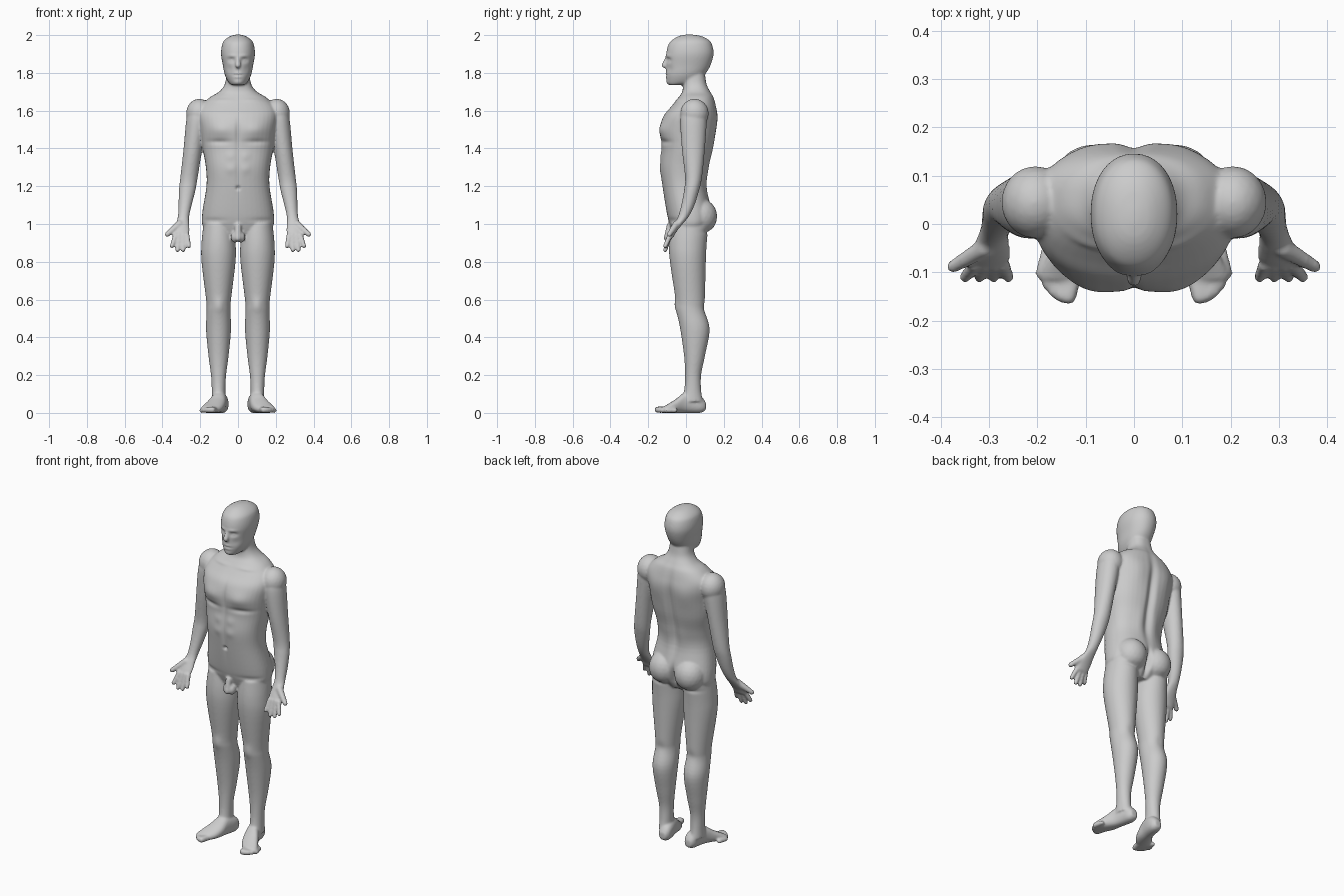
import bpy
import bmesh
import math
from mathutils import Vector, Matrix

old = bpy.data.objects.get("Cube")
if old:
    bpy.data.objects.remove(old, do_unlink=True)

SEGMENTS = 40
STEPS = 5
bm = bmesh.new()


def catmull(a, b, c, d, t):
    """Point on a smooth curve between b and c."""
    slope_b, slope_c = (c - a) / 2, (d - b) / 2
    rise = c - b
    bend = 3 * rise - 2 * slope_b - slope_c
    twist = slope_b + slope_c - 2 * rise
    return b + t * (slope_b + t * (bend + t * twist))


def smooth_rows(rows):
    """Fill in a spline between the given cross-sections."""
    last = len(rows) - 1
    result = []
    for i in range(last):
        quad = [rows[max(i - 1, 0)], rows[i], rows[i + 1], rows[min(i + 2, last)]]
        for step in range(STEPS):
            result.append([catmull(*column, step / STEPS) for column in zip(*quad)])
    return result + [rows[last]]


def rounded(value, power):
    return math.copysign(abs(value) ** power, value)


def loft(rows, centre, side=1, along_y=False, power=1):
    """Skin of (position, half width, low edge, high edge) sections."""
    rings = []
    for position, half, low, high in smooth_rows(rows):
        ring = []
        for k in range(SEGMENTS):
            angle = math.tau * k / SEGMENTS
            x = side * (centre(position) + half * rounded(math.cos(angle), power))
            sweep = rounded(math.sin(angle), power)
            other = (low + high) / 2 + (high - low) / 2 * sweep
            point = (x, position, other) if along_y else (x, other, position)
            ring.append(bm.verts.new(point))
        rings.append(ring)
    for lower, upper in zip(rings, rings[1:]):
        for k in range(SEGMENTS):
            following = (k + 1) % SEGMENTS
            bm.faces.new((lower[k], lower[following], upper[following], upper[k]))
    bm.faces.new(rings[0])
    bm.faces.new(rings[-1])


def ellipsoid(center, radii, side=1):
    x, y, z = center
    place = Matrix.Translation((side * x, y, z))
    bmesh.ops.create_icosphere(bm, subdivisions=3, radius=1,
                               matrix=place @ Matrix.Diagonal((*radii, 1)))


def rod(start, end, start_radius, end_radius, side=1):
    """Tapered rounded rod made of overlapping balls."""
    start, end = Vector(start), Vector(end)
    count = 9
    for i in range(count):
        t = i / (count - 1)
        radius = start_radius + (end_radius - start_radius) * t
        ellipsoid(start.lerp(end, t), (radius, radius, radius), side)


# Centre lines of the lofted parts
def middle_line(z):
    return 0


def leg_line(z):
    return .103


def foot_line(y):
    return .1 - .3 * y + 1.5 * y * y


def arm_line(z):
    return .21 + .14 * (1.6 - z)


TORSO = [(.93, .1, -.06, .08), (.98, .18, -.08, .12), (1.05, .19, -.1, .14),
         (1.2, .167, -.125, .108), (1.3, .17, -.137, .12), (1.4, .187, -.13, .145),
         (1.5, .2, -.137, .16), (1.57, .21, -.12, .167), (1.62, .2, -.08, .16),
         (1.67, .15, -.04, .147), (1.7, .1, -.02, .13), (1.74, .07, -.017, .11),
         (1.8, .06, -.02, .1)]
HEAD = [(1.735, .03, -.09, -.03), (1.75, .05, -.1, .06), (1.79, .07, -.105, .1),
        (1.84, .08, -.105, .13), (1.9, .09, -.105, .146), (1.95, .084, -.093, .138),
        (1.975, .07, -.072, .12), (1.995, .04, -.037, .08), (2.003, .01, 0, .03)]
LEG = [(1, .08, -.08, .12), (.9, .09, -.09, .11), (.8, .09, -.085, .105),
       (.6, .066, -.055, .1), (.54, .063, -.05, .1), (.44, .066, -.03, .125),
       (.3, .053, -.01, .1), (.2, .04, -.005, .08), (.12, .036, -.01, .08),
       (.06, .037, -.03, .09)]
FOOT = [(.105, .02, .015, .055), (.075, .036, 0, .09), (0, .04, 0, .11),
        (-.05, .05, 0, .076), (-.09, .052, 0, .05), (-.115, .042, 0, .036)]
ARM = [(1.63, .04, .01, .09), (1.6, .05, -.015, .105), (1.55, .057, -.03, .11),
       (1.4, .05, -.022, .1), (1.25, .046, -.005, .085), (1.18, .044, -.01, .07),
       (1.1, .035, -.025, .045), (1.04, .03, -.042, .015), (1, .036, -.064, -.018),
       (.96, .043, -.087, -.05), (.925, .04, -.1, -.07)]

# Torso with neck, head and nose
loft(TORSO, middle_line, power=.86)
loft(HEAD, middle_line, power=.94)
rod((0, -.103, 1.875), (0, -.115, 1.84), .01, .015)

# Groin
rod((0, -.085, .99), (0, -.1, .925), .018, .018)

for side in (-1, 1):
    ellipsoid((.016, -.08, .93), (.022, .025, .03), side)

    # Leg, buttock, foot and toes
    loft(LEG, leg_line, side)
    ellipsoid((.085, .075, 1.04), (.088, .09, .095), side)
    loft(FOOT, foot_line, side, along_y=True, power=.85)
    for i in range(5):
        radius = .017 - .001 * i
        x, y = .136 + .014 * i, -.15 + .003 * i * i
        rod((x - .012, y + .045, radius), (x, y, radius), radius, radius, side)

    # Shoulder and arm
    ellipsoid((.205, .045, 1.585), (.07, .075, .078), side)
    loft(ARM, arm_line, side)

    # Fingers and thumb
    for i in range(4):
        knuckle = (.33 - .02 * i, -.085, .94)
        tip = (.35 - .03 * i, -.11, .86 + .01 * (i - 1.5) ** 2)
        rod(knuckle, tip, .014, .012, side)
    rod((.31, -.05, 1), (.374, -.088, .945), .02, .014, side)

bmesh.ops.recalc_face_normals(bm, faces=bm.faces)
mesh = bpy.data.meshes.new("body")
bm.to_mesh(mesh)
bm.free()
body = bpy.data.objects.new("body", mesh)
bpy.context.collection.objects.link(body)

# Fuse the parts into one soft skin
remesh = body.modifiers.new("fuse", 'REMESH')
remesh.mode = 'VOXEL'
remesh.voxel_size = .006
soften = body.modifiers.new("soften", 'SMOOTH')
soften.factor = .5
soften.iterations = 6
bpy.context.view_layer.update()
graph = bpy.context.evaluated_depsgraph_get()
skin = bpy.data.meshes.new_from_object(body.evaluated_get(graph))
body.modifiers.clear()
body.data = skin

# Muscles, creases and face: x, z, spread in x, spread in z, outward push
FRONT = {
    "chest": (.095, 1.5, .06, .04, .012),
    "chest_crease": (.1, 1.435, .06, .014, -.008),
    "breastbone": (0, 1.48, .012, .08, -.008),
    "belly_line": (0, 1.28, .012, .12, -.005),
    "navel": (0, 1.19, .01, .01, -.012),
    "collarbone": (.09, 1.655, .06, .01, .005),
    "upper_belly": (.04, 1.36, .025, .025, .004),
    "mid_belly": (.04, 1.29, .025, .025, .004),
    "hip_crease": (.14, 1.02, .07, .012, -.004),
    "kneecap": (.1, .57, .03, .035, .008),
    "eye_socket": (.035, 1.868, .018, .012, -.011),
    "eyeball": (.035, 1.866, .01, .006, .005),
    "brow": (.03, 1.89, .025, .008, .004),
    "mouth": (0, 1.788, .024, .004, -.005),
    "upper_lip": (0, 1.797, .02, .006, .004),
    "lower_lip": (0, 1.778, .02, .006, .004),
    "chin": (0, 1.75, .02, .012, .004),
    "cheek": (.045, 1.82, .02, .02, -.004),
}
BACK = {
    "spine": (0, 1.4, .022, .2, -.02),
    "buttock_cleft": (0, 1.01, .014, .06, -.035),
    "shoulder_blade": (.1, 1.53, .055, .07, .007),
    "lower_back": (.05, 1.25, .03, .08, .005),
    "buttock_crease": (.1, .96, .06, .012, -.006),
    "knee_hollow": (.1, .56, .025, .03, -.004),
}

for vert, normal in [(v, v.normal.copy()) for v in skin.vertices]:
    facing = -1 if normal.y < 0 else 1
    x, _, z = vert.co
    push = 0
    for cx, cz, spread_x, spread_z, amount in (FRONT if facing < 0 else BACK).values():
        distance = ((abs(x) - cx) / spread_x) ** 2 + ((z - cz) / spread_z) ** 2
        push += amount * math.exp(-distance)
    vert.co.y += facing * push * min(1, 1.5 * abs(normal.y))

skin.polygons.foreach_set("use_smooth", [True] * len(skin.polygons))

# Plain grey clay
clay = bpy.data.materials.new("grey_clay")
clay.use_nodes = True
colour = (.6, .6, .6, 1)
clay.diffuse_color = colour
clay.node_tree.nodes["Principled BSDF"].inputs["Base Color"].default_value = colour
skin.materials.clear()
skin.materials.append(clay)
skin.update()
